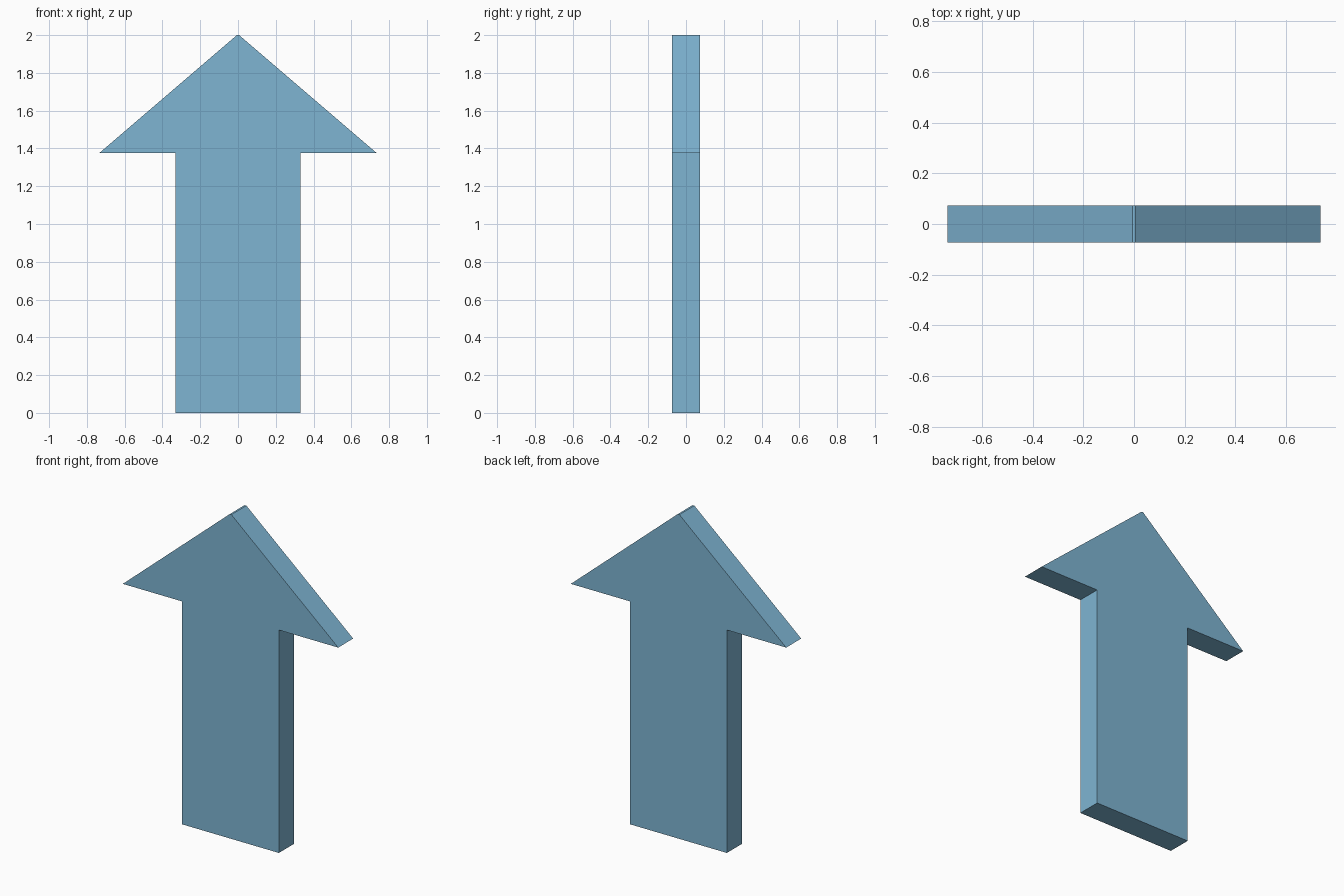
import bpy
import bmesh

if "Cube" in bpy.data.objects:
    bpy.data.objects.remove(bpy.data.objects["Cube"])

HALF_DEPTH = 0.073

# Right half of the arrow outline (x, z), from the foot up to the blunted tip
half = [(0.33, 0.0), (0.33, 1.375), (0.735, 1.375), (0.006, 2.0)]
outline = half + [(-x, z) for x, z in reversed(half)]

# Front face, extruded backwards into a slab
bm = bmesh.new()
face = bm.faces.new([bm.verts.new((x, -HALF_DEPTH, z)) for x, z in outline])
extruded = bmesh.ops.extrude_face_region(bm, geom=[face], use_keep_orig=True)
back = [g for g in extruded["geom"] if isinstance(g, bmesh.types.BMVert)]
bmesh.ops.translate(bm, verts=back, vec=(0, 2 * HALF_DEPTH, 0))
bmesh.ops.recalc_face_normals(bm, faces=bm.faces[:])

mesh = bpy.data.meshes.new("arrow")
bm.to_mesh(mesh)
bm.free()
arrow = bpy.data.objects.new("arrow", mesh)
bpy.context.collection.objects.link(arrow)

# Light blue finish
blue = bpy.data.materials.new("light_blue")
blue.diffuse_color = (0.21, 0.46, 0.65, 1.0)
blue.use_nodes = True
blue.node_tree.nodes["Principled BSDF"].inputs["Base Color"].default_value = blue.diffuse_color
mesh.materials.append(blue)
